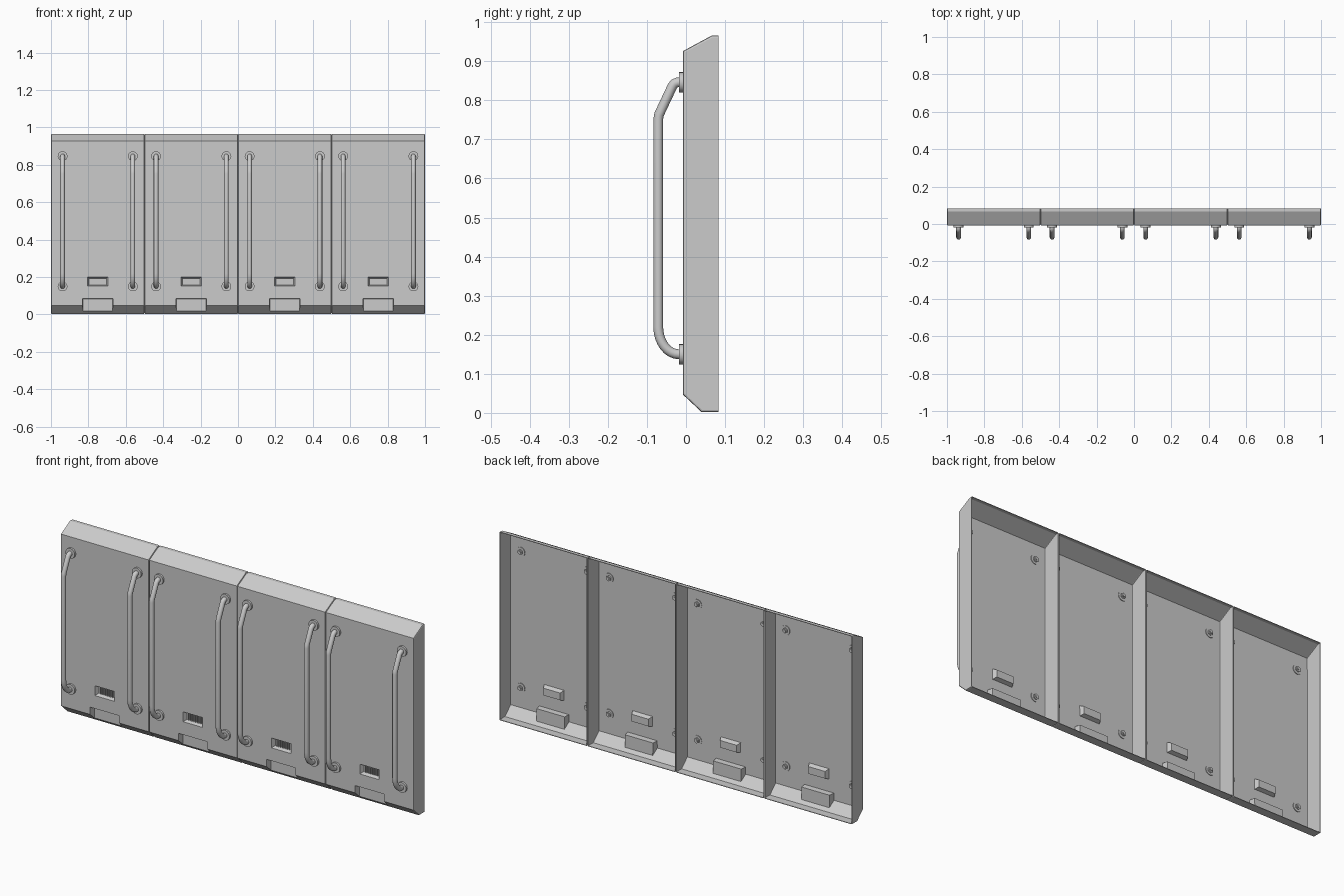
import bpy, bmesh, math
from mathutils import Matrix, Vector

if "Cube" in bpy.data.objects:
    bpy.data.objects.remove(bpy.data.objects["Cube"], do_unlink=True)

grey = bpy.data.materials.new("plain_grey")
grey.use_nodes = True
COLOR = (0.6, 0.6, 0.6, 1)
grey.diffuse_color = COLOR
grey.node_tree.nodes["Principled BSDF"].inputs["Base Color"].default_value = COLOR

FRONT, BACK, WALL = -0.008, 0.083, 0.003


def add_object(name, mesh):
    obj = bpy.data.objects.new(name, mesh)
    bpy.context.collection.objects.link(obj)
    if not mesh.materials:
        mesh.materials.append(grey)
    return obj


def to_mesh(bm, name):
    bmesh.ops.recalc_face_normals(bm, faces=bm.faces)
    mesh = bpy.data.meshes.new(name)
    bm.to_mesh(mesh)
    bm.free()
    return mesh


def tapered_cutter(name, front, back, y0, y1):
    """Box whose front and back rectangles are (half width, low z, high z)."""
    bm = bmesh.new()
    loops = []
    for (w, lo, hi), y in ((front, y0), (back, y1)):
        loops.append([bm.verts.new((x, y, z)) for x, z in
                      ((-w, lo), (w, lo), (w, hi), (-w, hi))])
    bm.faces.new(loops[0])
    bm.faces.new(loops[1])
    for i in range(4):
        j = (i + 1) % 4
        bm.faces.new((loops[0][i], loops[0][j], loops[1][j], loops[1][i]))
    obj = add_object(name, to_mesh(bm, name))
    obj.hide_render = True
    return obj


def bake(obj):
    """Replace the mesh by its modified version."""
    deps = bpy.context.evaluated_depsgraph_get()
    mesh = bpy.data.meshes.new_from_object(obj.evaluated_get(deps))
    obj.modifiers.clear()
    obj.data = mesh


def build_panel():
    # chamfered side profile stretched across the width
    profile = [(BACK, 0.002), (0.04, 0.002), (FRONT, 0.047),
               (FRONT, 0.926), (0.066, 0.966), (BACK, 0.966)]
    bm = bmesh.new()
    side = bm.faces.new([bm.verts.new((-0.249, y, z)) for y, z in profile])
    ext = bmesh.ops.extrude_face_region(bm, geom=[side])
    bmesh.ops.translate(bm, vec=(0.498, 0, 0),
                        verts=[v for v in ext["geom"] if isinstance(v, bmesh.types.BMVert)])
    # soften the side edges
    rim = [e for e in bm.edges
           if abs(e.verts[0].co.x - e.verts[1].co.x) < 0.001
           and min(v.co.y for v in e.verts) < BACK - 0.001]
    bmesh.ops.bevel(bm, geom=rim, offset=0.005, segments=2, profile=0.5, affect='EDGES')
    obj = add_object("panel_1", to_mesh(bm, "panel"))

    # foot notch and latch slot
    cutters = [tapered_cutter("notch_cutter", (0.085, -0.05, 0.086), (0.078, -0.05, 0.082), -0.03, 0.022),
               tapered_cutter("slot_cutter", (0.056, 0.15, 0.202), (0.046, 0.158, 0.192), FRONT - 0.002, 0.012)]
    for cutter in cutters:
        mod = obj.modifiers.new("cut", 'BOOLEAN')
        mod.operation, mod.object, mod.solver = 'DIFFERENCE', cutter, 'EXACT'
    bake(obj)
    for cutter in cutters:
        bpy.data.objects.remove(cutter, do_unlink=True)

    # open the back and give the sheet a thickness
    bm = bmesh.new()
    bm.from_mesh(obj.data)
    bmesh.ops.delete(bm, context='FACES', geom=[
        f for f in bm.faces if f.calc_center_median().y > BACK - 0.001])
    bm.to_mesh(obj.data)
    bm.free()
    mod = obj.modifiers.new("sheet", 'SOLIDIFY')
    mod.thickness, mod.offset = WALL, -1
    bake(obj)
    return obj


def disc(bm, z, y0, y1, radius, sides):
    """Cylinder along y at height z."""
    place = Matrix.Translation((0, (y0 + y1) / 2, z)) @ Matrix.Rotation(math.pi / 2, 4, 'X')
    bmesh.ops.create_cone(bm, cap_ends=True, segments=sides, radius1=radius,
                          radius2=radius, depth=y1 - y0, matrix=place)


def build_tube():
    # straight bar, round bend below, angled bend above
    points = [(FRONT, 0.15)]
    for i in range(9):
        a = math.pi / 2 * i / 8
        points.append((-0.018 - 0.053 * math.sin(a), 0.22 - 0.07 * math.cos(a)))
    points += [(-0.071, 0.752), (-0.069, 0.764), (-0.035, 0.836),
               (-0.03, 0.843), (-0.022, 0.846), (FRONT, 0.846)]
    path = [Vector((0, y, z)) for y, z in points]
    bm = bmesh.new()
    rings, sides = [], 12
    for i, p in enumerate(path):
        along = (path[min(i + 1, len(path) - 1)] - path[max(i - 1, 0)]).normalized()
        out = along.cross(Vector((1, 0, 0)))
        rings.append([bm.verts.new(p + 0.0125 * (Vector((math.cos(t), 0, 0)) + out * math.sin(t)))
                      for t in (math.tau * k / sides for k in range(sides))])
    for a, b in zip(rings, rings[1:]):
        for k in range(sides):
            n = (k + 1) % sides
            bm.faces.new((a[k], a[n], b[n], b[k]))
    bm.faces.new(rings[0])
    bm.faces.new(rings[-1])
    return to_mesh(bm, "handle_tube")


def build_mounts():
    # front flanges, and washers with hex nuts behind the sheet
    bm = bmesh.new()
    inner = FRONT + WALL
    for z in (0.15, 0.846):
        disc(bm, z, FRONT - 0.01, FRONT, 0.026, 20)
        disc(bm, z, inner, inner + 0.003, 0.024, 20)
        disc(bm, z, inner, inner + 0.009, 0.014, 6)
        disc(bm, z, inner, inner + 0.013, 0.007, 10)
    return to_mesh(bm, "handle_mounts")


def build_ribs():
    # small upright ribs inside the latch slot
    bm = bmesh.new()
    for i in range(8):
        place = Matrix.Translation((-0.035 + 0.01 * i, 0.009, 0.175)) @ Matrix.Diagonal((0.003, 0.006, 0.034, 1))
        bmesh.ops.create_cube(bm, size=1, matrix=place)
    return to_mesh(bm, "slot_ribs")


def smooth(obj):
    bpy.ops.object.select_all(action='DESELECT')
    obj.select_set(True)
    bpy.context.view_layer.objects.active = obj
    bpy.ops.object.shade_smooth_by_angle(angle=math.radians(35))


first = build_panel()
tube, mounts, ribs = build_tube(), build_mounts(), build_ribs()

# four matching panels, each with two handles
for n in range(4):
    cx = -0.75 + 0.5 * n
    panel = first if n == 0 else add_object(f"panel_{n + 1}", first.data)
    panel.location.x = cx
    add_object(f"slot_ribs_{n + 1}", ribs).location.x = cx
    for label, dx in (("right", -0.188), ("left", 0.188)):
        for part, mesh in (("handle", tube), ("mounts", mounts)):
            obj = add_object(f"{part}_{label}_{n + 1}", mesh)
            obj.location.x = cx + dx
            if n == 0 and label == "right":
                sample = obj
                smooth(sample)
